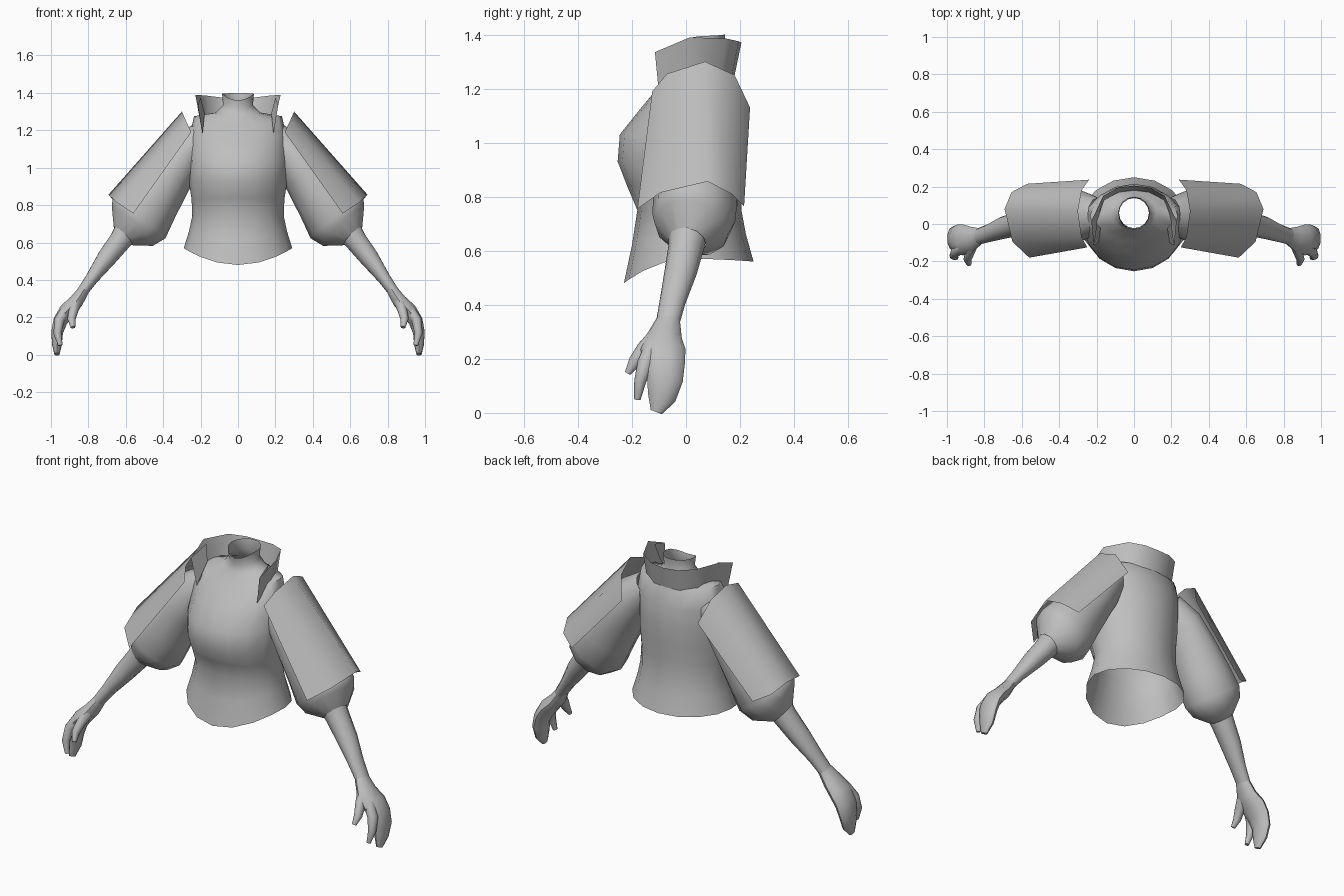
import bpy, math
from mathutils import Vector

cloth = bpy.data.materials.new("plain_grey")
cloth.diffuse_color = (0.52, 0.52, 0.52, 1)


def make(name, verts, faces, mirror=False, angle=50):
    mesh = bpy.data.meshes.new(name)
    mesh.from_pydata([tuple(v) for v in verts], [], faces)
    mesh.materials.append(cloth)
    ob = bpy.data.objects.new(name, mesh)
    bpy.context.collection.objects.link(ob)
    bpy.ops.object.select_all(action='DESELECT')
    bpy.context.view_layer.objects.active = ob
    ob.select_set(True)
    bpy.ops.object.mode_set(mode='EDIT')
    bpy.ops.mesh.select_all(action='SELECT')
    bpy.ops.mesh.normals_make_consistent(inside=False)
    bpy.ops.object.mode_set(mode='OBJECT')
    bpy.ops.object.shade_smooth_by_angle(angle=math.radians(angle))
    if mirror:
        ob.modifiers.new("mirror", 'MIRROR').use_mirror_merge = False
    return ob


def bridge(rows, n, closed=True):
    """Quads between consecutive rows of n points."""
    m = n if closed else n - 1
    return [(r * n + i, r * n + (i + 1) % n, (r + 1) * n + (i + 1) % n, (r + 1) * n + i)
            for r in range(rows - 1) for i in range(m)]


def tube(name, path, n=10, cap_end=False):
    """Tube along (x, y, z, radius in y, radius across) stations, mirrored."""
    verts = []
    pts = [Vector(p[:3]) for p in path]
    for k, p in enumerate(path):
        t = (pts[min(k + 1, len(pts) - 1)] - pts[max(k - 1, 0)]).normalized()
        a = Vector((0, 1, 0))
        a = (a - t * a.dot(t)).normalized()
        b = t.cross(a)
        for i in range(n):
            g = 2 * math.pi * i / n
            verts.append(pts[k] + a * math.cos(g) * p[3] + b * math.sin(g) * p[4])
    faces = bridge(len(path), n)
    if cap_end:
        faces.append(tuple(range(len(verts) - n, len(verts))))
    return make(name, verts, faces, mirror=True)


# Torso with flared hem, full chest, sloping shoulders and open neck
# half width, front y, back y, front z, side z, back z
rings = [
    (0.290, -0.230, 0.250, 0.48, 0.57, 0.56),
    (0.262, -0.200, 0.222, 0.62, 0.66, 0.66),
    (0.245, -0.180, 0.205, 0.75, 0.74, 0.75),
    (0.248, -0.218, 0.205, 0.84, 0.83, 0.85),
    (0.262, -0.253, 0.212, 0.93, 0.92, 0.95),
    (0.265, -0.245, 0.215, 1.03, 1.03, 1.05),
    (0.262, -0.165, 0.205, 1.13, 1.16, 1.15),
    (0.235, -0.090, 0.175, 1.22, 1.275, 1.25),
    (0.120, -0.035, 0.155, 1.28, 1.295, 1.29),
    (0.080, -0.022, 0.138, 1.32, 1.335, 1.34),
    (0.085, -0.030, 0.145, 1.36, 1.395, 1.40),
]
N = 16
verts = []
for rx, yf, yb, zf, zs, zb in rings:
    for i in range(N):
        g = 2 * math.pi * i / N
        c = math.cos(g)
        z = zs + ((zf if c > 0 else zb) - zs) * c * c
        verts.append((rx * math.sin(g), (yf + yb) / 2 - (yb - yf) / 2 * c, z))
make("torso", verts, bridge(len(rings), N), angle=60)

# Puffed sleeves, gathered in at the elbow
tube("sleeve", [
    (0.19, 0.050, 1.17, 0.09, 0.08),
    (0.28, 0.045, 1.08, 0.135, 0.115),
    (0.36, 0.040, 0.97, 0.15, 0.13),
    (0.46, 0.035, 0.83, 0.155, 0.155),
    (0.53, 0.030, 0.725, 0.155, 0.175),
    (0.565, 0.020, 0.685, 0.14, 0.15),
    (0.615, 0.005, 0.635, 0.07, 0.07)], 12)

# Forearms
tube("forearm", [
    (0.58, 0.010, 0.68, 0.075, 0.075),
    (0.63, 0.000, 0.61, 0.066, 0.062),
    (0.70, -0.020, 0.52, 0.060, 0.054),
    (0.78, -0.050, 0.41, 0.048, 0.036),
    (0.83, -0.066, 0.34, 0.044, 0.031)])

# Hands: joined fingers, one separate finger, thumb
tube("hand", [
    (0.825, -0.065, 0.345, 0.044, 0.031),
    (0.865, -0.080, 0.285, 0.065, 0.040),
    (0.915, -0.085, 0.235, 0.083, 0.044),
    (0.950, -0.080, 0.180, 0.076, 0.040),
    (0.967, -0.078, 0.120, 0.066, 0.033),
    (0.968, -0.090, 0.055, 0.052, 0.027),
    (0.968, -0.110, 0.003, 0.022, 0.014)], cap_end=True)
tube("finger", [
    (0.915, -0.125, 0.245, 0.030, 0.030),
    (0.955, -0.150, 0.185, 0.030, 0.027),
    (0.965, -0.170, 0.115, 0.022, 0.022),
    (0.950, -0.180, 0.050, 0.012, 0.012)], 8, True)
tube("thumb", [
    (0.865, -0.110, 0.280, 0.035, 0.030),
    (0.880, -0.155, 0.235, 0.030, 0.026),
    (0.890, -0.190, 0.190, 0.023, 0.022),
    (0.882, -0.215, 0.147, 0.012, 0.013)], 8, True)

# Curved shoulder plates lying over the sleeves
upper = [(0.25, -0.125, 1.19), (0.28, -0.07, 1.255), (0.30, 0.07, 1.30),
         (0.28, 0.18, 1.25), (0.24, 0.237, 1.13)]
lower = [(0.56, -0.18, 0.755), (0.65, -0.095, 0.815), (0.692, 0.08, 0.856),
         (0.655, 0.17, 0.81), (0.57, 0.215, 0.765)]
make("shoulder_plate", upper + lower, bridge(2, 5, False), True, 60)

# Standing collar, open at the front, with folded pointed ends
top = [(0.215, -0.115, 1.335), (0.228, 0.015, 1.39), (0.165, 0.15, 1.385), (0.085, 0.195, 1.375)]
base = [(0.190, -0.100, 1.18), (0.195, 0.01, 1.25), (0.160, 0.125, 1.255), (0.080, 0.17, 1.25)]


def around(half, mid):
    return half + [mid] + [(-x, y, z) for x, y, z in reversed(half)]


make("collar", around(top, (0, 0.205, 1.37)) + around(base, (0, 0.18, 1.25)),
     bridge(2, 9, False), angle=60)
make("collar_fold", [top[0], base[0], (0.178, -0.02, 1.29), (0.200, 0.0, 1.375)],
     [(0, 1, 2, 3)], True)
